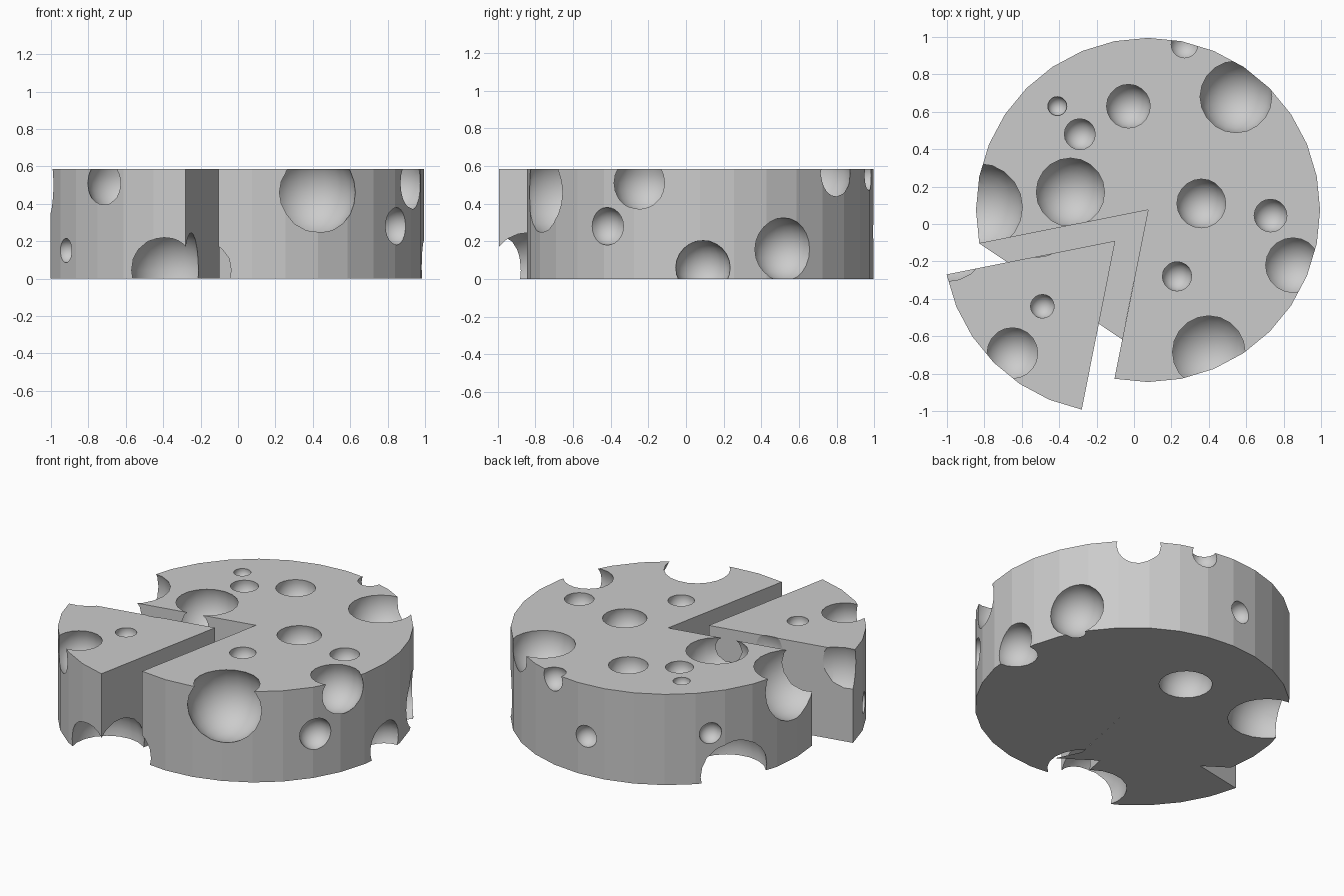
import bpy, bmesh
from math import cos, sin, radians
from mathutils import Matrix

if "Cube" in bpy.data.objects:
    bpy.data.objects.remove(bpy.data.objects["Cube"])

C, R, H, STEP = (0.075, 0.075), 0.92, 0.585, 11.25
SHIFT = (-0.175, -0.165, 0)


def make_object(name, bm):
    mesh = bpy.data.meshes.new(name)
    bm.to_mesh(mesh)
    bm.free()
    ob = bpy.data.objects.new(name, mesh)
    bpy.context.collection.objects.link(ob)
    return ob


def sector(name, first, last):
    """Pie-shaped slab between two rim corners of a 32-sided wheel."""
    bm = bmesh.new()
    pts = [C] + [(C[0] + R * cos(radians(i * STEP)), C[1] + R * sin(radians(i * STEP)))
                 for i in range(first, last + 1)]
    face = bm.faces.new([bm.verts.new((x, y, 0)) for x, y in pts])
    ext = bmesh.ops.extrude_face_region(bm, geom=[face])
    bmesh.ops.translate(bm, vec=(0, 0, H),
                        verts=[v for v in ext["geom"] if isinstance(v, bmesh.types.BMVert)])
    bmesh.ops.recalc_face_normals(bm, faces=bm.faces[:])
    return make_object(name, bm)


# Bubble holes: x, y, z, radius (before the slice is pulled out)
HOLES = [
    # top face
    (-.41, .63, .575, .052), (-.29, .48, .565, .085), (-.03, .63, .56, .12),
    (-.34, .17, .52, .195), (.36, .11, .55, .135), (.73, .045, .565, .09),
    (.23, -.28, .57, .08), (-.315, -.275, .57, .065),
    # top rim
    (.545, .68, .56, .195), (.27, .96, .55, .08), (-.83, .09, .5, .25),
    (.40, -.685, .46, .232), (.85, -.22, .51, .165), (-.475, -.525, .51, .155),
    # side wall
    (.02, .985, .25, .07), (-.63, .652, .317, .068), (.85, -.42, .28, .1),
    (-.745, -.335, .15, .065), (.88, .52, .157, .168),
    # bottom
    (.98, .09, .06, .145), (-.62, .47, .04, .235), (0, .47, .03, .16),
    (-.177, -.66, .045, .225),
]
bm = bmesh.new()
for x, y, z, r in HOLES:
    bmesh.ops.create_uvsphere(bm, u_segments=20, v_segments=12, radius=r,
                              matrix=Matrix.Translation((x, y, z)))
for f in bm.faces:
    f.smooth = True
cutter = make_object("hole_cutter", bm)
cutter.hide_render = True

# Wheel with the missing slice, and the slice itself
wheel = sector("cheese_wheel", 23 - 32, 17)
wedge = sector("cheese_slice", 17, 23)
for ob in (wheel, wedge):
    mod = ob.modifiers.new("holes", "BOOLEAN")
    mod.operation = "DIFFERENCE"
    mod.solver = "EXACT"
    mod.object = cutter
    bpy.context.view_layer.objects.active = ob
    bpy.ops.object.modifier_apply(modifier=mod.name)
wedge.location = SHIFT
bpy.data.objects.remove(cutter)

# Flat underside web spanning the gap
bm = bmesh.new()
bm.faces.new([bm.verts.new((x, y, 0)) for x, y in
              [C, (-.045, -.525), (.03, -.68), (-.827, -.104)]])
for f in bm.faces:
    f.normal_update()
    if f.normal.z > 0:
        f.normal_flip()
make_object("underside_web", bm)
